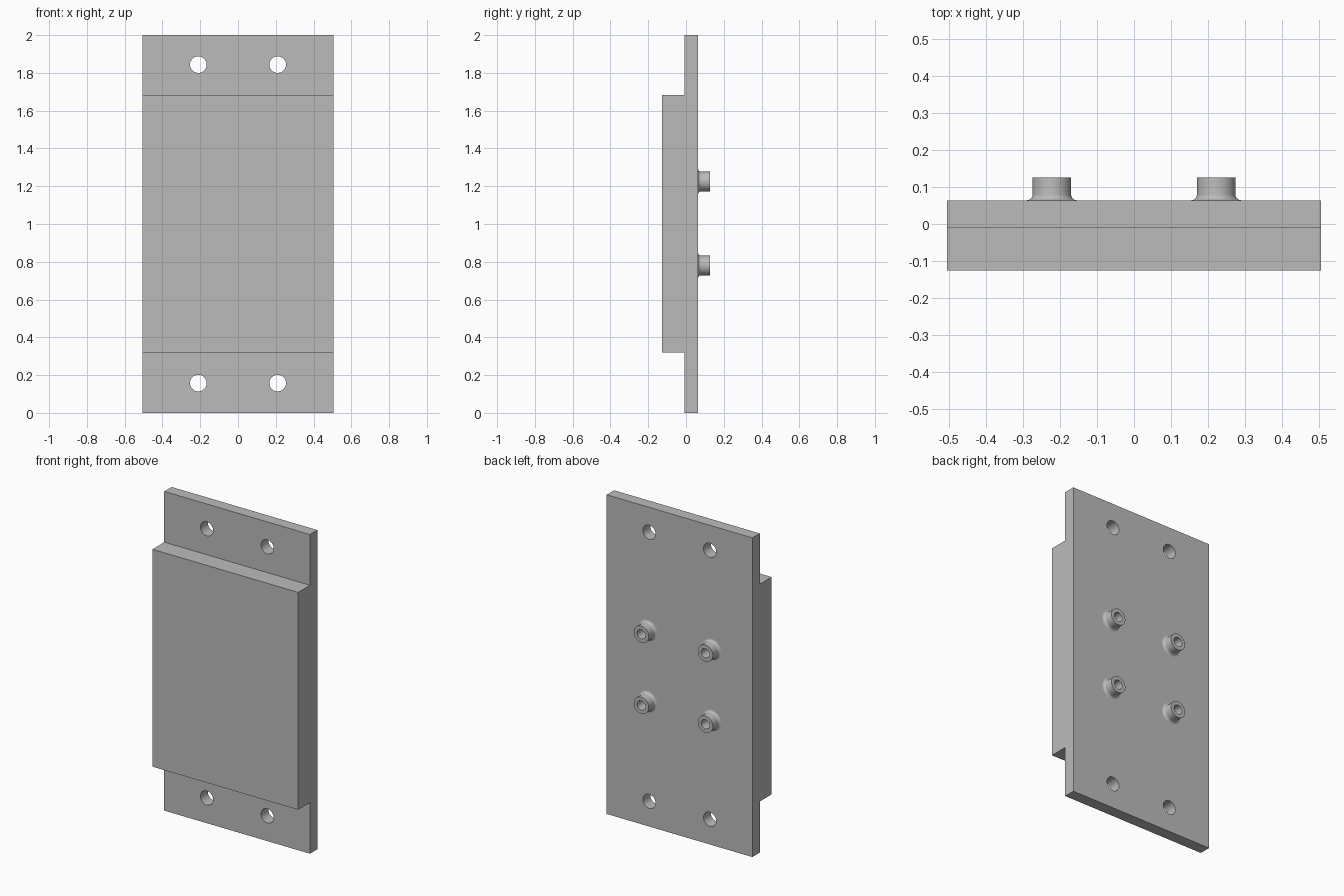
import bpy, bmesh, math
from mathutils import Matrix, Vector

cube = bpy.data.objects.get("Cube")
if cube:
    bpy.data.objects.remove(cube, do_unlink=True)

grey = bpy.data.materials.new("plain grey")
grey.use_nodes = True
colour = (0.5, 0.5, 0.5, 1)
grey.diffuse_color = colour
grey.node_tree.nodes["Principled BSDF"].inputs["Base Color"].default_value = colour

HALF_W = 0.505
FRONT, STEP, BACK, TIP = -0.126, -0.009, 0.064, 0.126
BLOCK_LOW, BLOCK_HIGH = 0.32, 1.682
HOLES = [(x, z) for x in (-0.21, 0.21) for z in (0.158, 1.844)]
BOSSES = [(x, z) for x in (-0.222, 0.222) for z in (0.78, 1.225)]
BORE_R, BORE_FLOOR = 0.029, 0.0


def add_object(name, bm):
    bmesh.ops.recalc_face_normals(bm, faces=bm.faces)
    mesh = bpy.data.meshes.new(name)
    bm.to_mesh(mesh)
    bm.free()
    mesh.materials.append(grey)
    obj = bpy.data.objects.new(name, mesh)
    bpy.context.collection.objects.link(obj)
    return obj


def add_rod(bm, x, z, radius, y0, y1):
    turn = Matrix.Translation((x, (y0 + y1) / 2, z)) @ Matrix.Rotation(math.pi / 2, 4, 'X')
    bmesh.ops.create_cone(bm, cap_ends=True, segments=48, radius1=radius,
                          radius2=radius, depth=y1 - y0, matrix=turn)


def smooth(obj):
    bpy.ops.object.select_all(action='DESELECT')
    obj.select_set(True)
    bpy.context.view_layer.objects.active = obj
    bpy.ops.object.shade_smooth_by_angle(angle=math.radians(30))


# Stepped body: one side profile extruded across the width
profile = [(BACK, 0), (BACK, 2), (STEP, 2), (STEP, BLOCK_HIGH), (FRONT, BLOCK_HIGH),
           (FRONT, BLOCK_LOW), (STEP, BLOCK_LOW), (STEP, 0)]
bm = bmesh.new()
face = bm.faces.new([bm.verts.new((-HALF_W, y, z)) for y, z in profile])
extruded = bmesh.ops.extrude_face_region(bm, geom=[face])["geom"]
bmesh.ops.translate(bm, vec=(2 * HALF_W, 0, 0),
                    verts=[g for g in extruded if isinstance(g, bmesh.types.BMVert)])
body = add_object("stepped_plate", bm)

# Cutter for the mounting holes and the boss bores
bm = bmesh.new()
for x, z in HOLES:
    add_rod(bm, x, z, 0.044, -0.2, 0.2)
for x, z in BOSSES:
    add_rod(bm, x, z, BORE_R, BORE_FLOOR, 0.2)
cutter = add_object("hole_cutter", bm)
cutter.hide_render = True

cut = body.modifiers.new("holes", 'BOOLEAN')
cut.operation = 'DIFFERENCE'
cut.solver = 'EXACT'
cut.object = cutter
bpy.context.view_layer.objects.active = body
bpy.ops.object.modifier_apply(modifier=cut.name)
bpy.data.objects.remove(cutter, do_unlink=True)
smooth(body)

# Hollow bosses with a filleted foot, lathed around the y axis
RADIUS, FILLET = 0.052, 0.016
section = []
for i in range(7):
    a = math.radians(15 * i)
    section.append((RADIUS + FILLET * (1 - math.sin(a)), BACK + FILLET * (1 - math.cos(a))))
section += [(RADIUS, TIP), (BORE_R, TIP), (BORE_R, BACK)]
for number, (x, z) in enumerate(BOSSES, 1):
    bm = bmesh.new()
    verts = [bm.verts.new((x + r, y, z)) for r, y in section]
    edges = [bm.edges.new(pair) for pair in zip(verts, verts[1:])]
    bmesh.ops.spin(bm, geom=verts + edges, cent=(x, 0, z), axis=(0, 1, 0),
                   angle=math.tau, steps=48)
    bmesh.ops.remove_doubles(bm, verts=bm.verts, dist=0.0001)
    # Orient outwards: the annular tip must face +y
    boss = add_object(f"boss_{number}", bm)
    tip = max(boss.data.polygons, key=lambda p: p.center.y)
    if tip.normal.y < 0:
        boss.data.flip_normals()
    smooth(boss)
